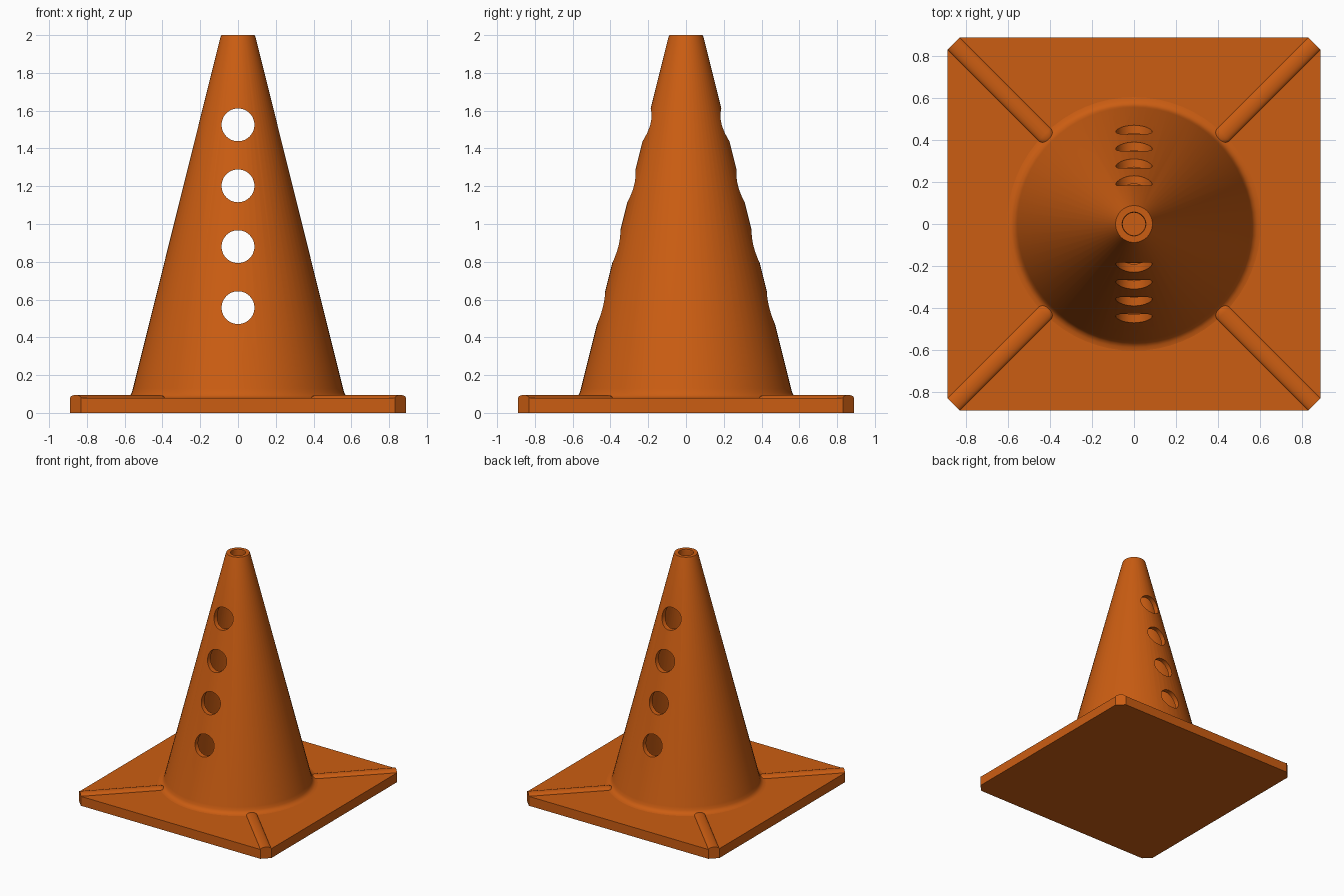
import bpy, bmesh, math
from mathutils import Matrix

if "Cube" in bpy.data.objects:
    bpy.data.objects.remove(bpy.data.objects["Cube"])

orange = bpy.data.materials.new("orange_plastic")
orange.diffuse_color = (0.6, 0.11, 0.006, 1)
orange.use_nodes = True
orange.node_tree.nodes["Principled BSDF"].inputs["Base Color"].default_value = orange.diffuse_color


def make_object(name, bm):
    bmesh.ops.recalc_face_normals(bm, faces=bm.faces)
    mesh = bpy.data.meshes.new(name)
    bm.to_mesh(mesh)
    bm.free()
    mesh.materials.append(orange)
    obj = bpy.data.objects.new(name, mesh)
    bpy.context.collection.objects.link(obj)
    return obj


def loft(bm, rings, closed=False):
    """Bridge equal-length vertex rings; cap the ends unless closed."""
    n = len(rings[0])
    pairs = list(zip(rings, rings[1:]))
    if closed:
        pairs.append((rings[-1], rings[0]))
    for a, b in pairs:
        for i in range(n):
            j = (i + 1) % n
            bm.faces.new((a[i], a[j], b[j], b[i]))
    if not closed:
        bm.faces.new(rings[0])
        bm.faces.new(rings[-1])


def smooth(obj, angle=35):
    bpy.ops.object.select_all(action='DESELECT')
    obj.select_set(True)
    bpy.context.view_layer.objects.active = obj
    bpy.ops.object.shade_smooth_by_angle(angle=math.radians(angle))


# Square base plate with clipped corners
W, C, H = 0.89, 0.06, 0.078
outline = []
for sx, sy in ((1, 1), (-1, 1), (-1, -1), (1, -1)):
    corner = [(sx * W, sy * (W - C)), (sx * (W - C), sy * W)]
    outline += corner if sx * sy > 0 else corner[::-1]
bm = bmesh.new()
loft(bm, [[bm.verts.new((x, y, z)) for x, y in outline] for z in (0, H)])
make_object("base_plate", bm)

# Hollow cone body: outer wall, rim, inner wall
profile = [(0.605, 0.06), (0.605, H), (0.588, 0.081), (0.573, 0.09), (0.563, 0.105),
           (0.556, 0.13), (0.094, 1.985), (0.088, 2.0),
           (0.057, 2.0), (0.054, 1.99), (0.52, 0.11), (0.525, 0.06)]
N = 64
bm = bmesh.new()
rings = [[bm.verts.new((r * math.cos(2 * math.pi * i / N), r * math.sin(2 * math.pi * i / N), z))
          for i in range(N)] for r, z in profile]
loft(bm, rings, closed=True)
cone = make_object("cone_body", bm)

# Four round holes drilled front to back
bm = bmesh.new()
for z in (0.557, 0.88, 1.202, 1.525):
    bmesh.ops.create_cone(bm, cap_ends=True, segments=40, radius1=0.087, radius2=0.087, depth=2,
                          matrix=Matrix.Translation((0, 0, z)) @ Matrix.Rotation(math.pi / 2, 4, 'X'))
cutter = make_object("hole_cutter", bm)
cutter.hide_render = True
mod = cone.modifiers.new("holes", 'BOOLEAN')
mod.operation = 'DIFFERENCE'
mod.solver = 'EXACT'
mod.object = cutter
bpy.context.view_layer.objects.active = cone
bpy.ops.object.modifier_apply(modifier=mod.name)
bpy.data.objects.remove(cutter)
smooth(cone)

# Rounded diagonal ribs running to each corner
START, END, R = 0.604, 1.216, 0.042
levels = [(R, 0.04)] + [(R * math.cos(a), 0.077 + 0.018 * math.sin(a))
                        for a in (math.radians(d) for d in (0, 20, 40, 60, 75, 87))]
for k, label in enumerate(("back_right", "back_left", "front_left", "front_right")):
    bm = bmesh.new()
    rings = []
    for r, z in levels:
        pts = [(END, -r), (END, r)]
        for i in range(13):
            a = math.pi / 2 + math.pi * i / 12
            pts.append((START + r * math.cos(a), r * math.sin(a)))
        rings.append([bm.verts.new((x, y, z)) for x, y in pts])
    loft(bm, rings)
    bm.transform(Matrix.Rotation(math.pi / 4 + k * math.pi / 2, 4, 'Z'))
    smooth(make_object("rib_" + label, bm))
